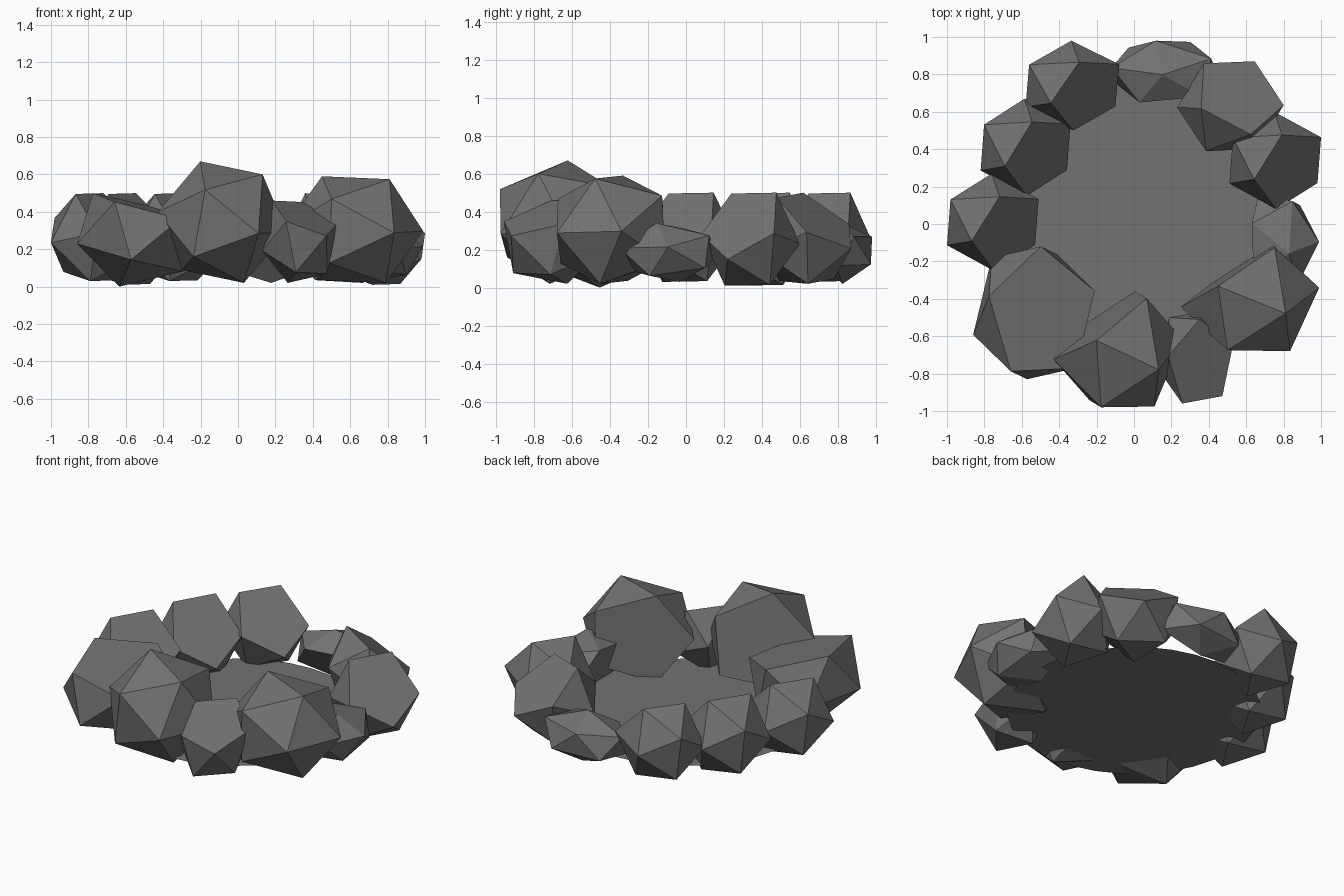
import bpy, bmesh
from math import radians, cos, sin
from mathutils import Vector, Matrix

if "Cube" in bpy.data.objects:
    bpy.data.objects.remove(bpy.data.objects["Cube"])

stone = bpy.data.materials.new("dark_stone")
stone.diffuse_color = (.17, .17, .17, 1)
stone.use_nodes = True
stone.node_tree.nodes["Principled BSDF"].inputs["Base Color"].default_value = stone.diffuse_color


def finish(name, bm):
    bmesh.ops.recalc_face_normals(bm, faces=bm.faces[:])
    me = bpy.data.meshes.new(name)
    bm.to_mesh(me)
    bm.free()
    me.materials.append(stone)
    ob = bpy.data.objects.new(name, me)
    bpy.context.collection.objects.link(ob)
    return ob


def rock(name, lo, hi, az, el, ref):
    """Icosahedron with one corner sliced flat; the flat side points to az/el,
    one of its corners points towards ref; stretched to the box lo..hi."""
    bm = bmesh.new()
    bmesh.ops.create_icosphere(bm, subdivisions=1, radius=1)
    tip = max(bm.verts, key=lambda v: v.co.z)
    d = tip.link_edges[0].other_vert(tip).co.copy()
    d.z = 0
    d.normalize()
    bmesh.ops.dissolve_verts(bm, verts=[tip])
    # rotate so the flat pentagon faces n
    a, e = radians(az), radians(el)
    n = Vector((cos(a) * cos(e), sin(a) * cos(e), sin(e)))
    t = Vector(ref)
    t = (t - n * t.dot(n)).normalized()
    src = Matrix((d, Vector((0, 0, 1)).cross(d), (0, 0, 1)))
    dst = Matrix((t, n.cross(t), n)).transposed()
    for v in bm.verts:
        v.co = dst @ src @ v.co
    # fit to the box
    for i in range(3):
        c = [v.co[i] for v in bm.verts]
        m, s = min(c), max(c) - min(c)
        for v in bm.verts:
            v.co[i] = lo[i] + (v.co[i] - m) / s * (hi[i] - lo[i])
    return finish(name, bm)


# ring of rocks: low corner, high corner, flat-side azimuth, elevation, corner hint
rocks = [
    ((-.43, -.98, .02), (.26, -.36, .67), 124, 10, (-.12, .05, .33)),
    ((.13, -.96, .02), (.53, -.46, .46), -45, 65, (.17, -.19, .03)),
    ((.25, -.68, .02), (.99, -.11, .59), 125, 3, (-.17, .09, .28)),
    ((.63, -.35, .03), (.99, .16, .34), 180, -10, (0, .06, .15)),
    ((.51, .08, .01), (1.0, .60, .50), -31, 42, (-.15, -.11, .24)),
    ((.23, .39, .02), (.80, .87, .50), 55, 52, (-.14, 0, .25)),
    ((-.12, .65, .02), (.45, .98, .35), -80, -30, (-.10, 0, .15)),
    ((-.58, .50, .03), (-.08, .98, .50), -31, 42, (-.15, -.11, .24)),
    ((-.82, .15, .01), (-.34, .67, .50), -31, 42, (-.15, -.11, .24)),
    ((-1.0, -.25, .03), (-.51, .27, .50), -31, 42, (-.15, -.11, .24)),
    ((-.86, -.83, 0), (-.21, -.12, .50), -10, 73, (-.18, .06, .28)),
]
for i, r in enumerate(rocks):
    rock(f"ring_rock_{i + 1}", *r)

# flat bed inside the ring
bm = bmesh.new()
bmesh.ops.create_circle(bm, cap_ends=True, segments=32, radius=.76,
                        matrix=Matrix.Translation((0, 0, .07)))
finish("pit_bed", bm)
